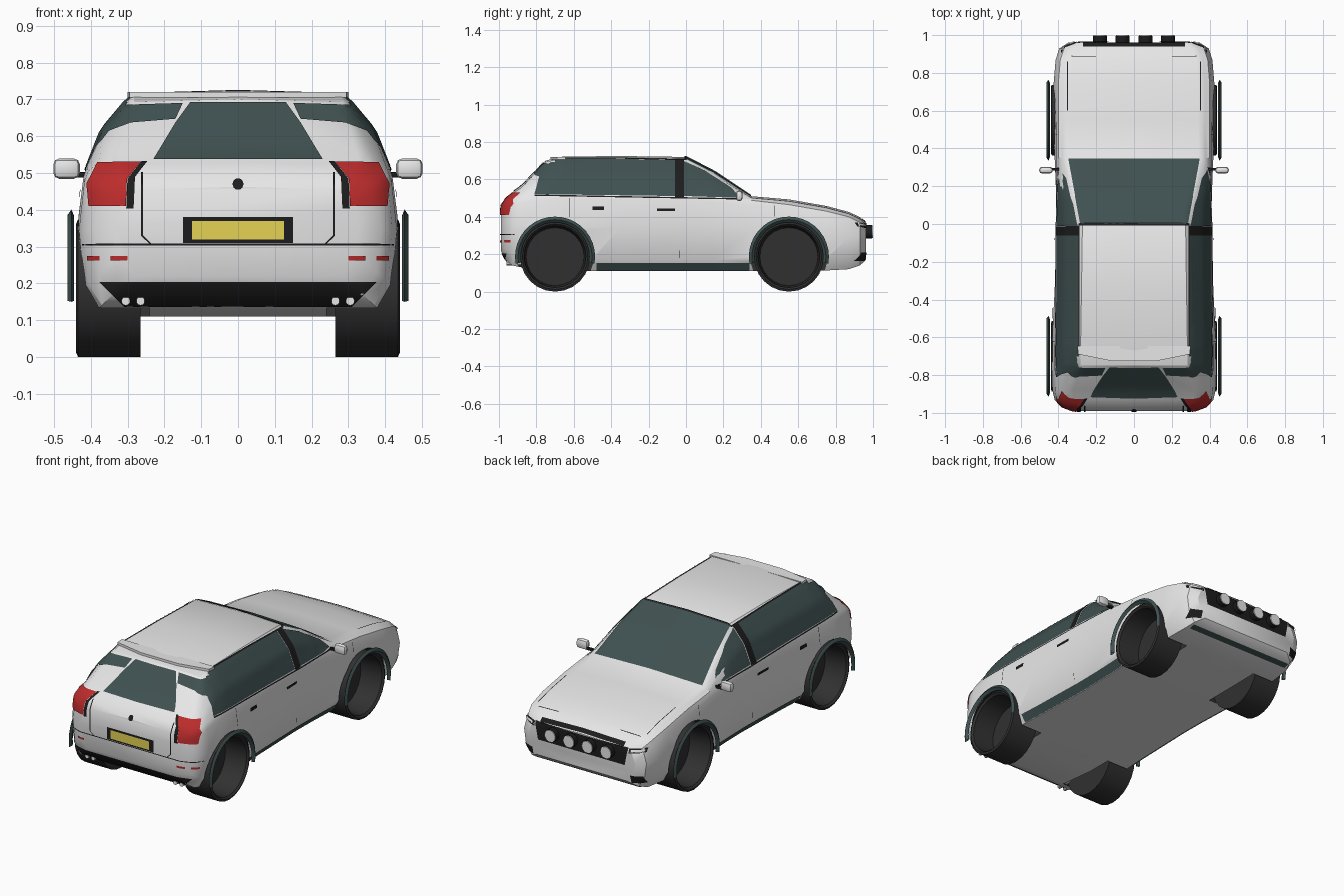
import bpy, bmesh, math
from mathutils import Vector, Matrix
from mathutils.bvhtree import BVHTree

if "Cube" in bpy.data.objects:
    bpy.data.objects.remove(bpy.data.objects["Cube"])


def material(name, *rgb):
    m = bpy.data.materials.new(name)
    m.use_nodes = True
    m.diffuse_color = (*rgb, 1)
    m.node_tree.nodes["Principled BSDF"].inputs["Base Color"].default_value = (*rgb, 1)
    return m


white = material("white paint", .8, .8, .8)
glass = material("dark glass", .05, .08, .08)
black = material("black trim", .012, .012, .013)
rubber = material("tyre rubber", .03, .03, .03)
red = material("lamp red", .5, .025, .025)
yellow = material("plate yellow", .78, .65, .09)


def add(name, bm, *mats, angle=35):
    mesh = bpy.data.meshes.new(name)
    bm.to_mesh(mesh)
    bm.free()
    ob = bpy.data.objects.new(name, mesh)
    bpy.context.collection.objects.link(ob)
    for m in mats:
        mesh.materials.append(m)
    if angle:
        smooth(ob, angle)
    return ob


def smooth(ob, angle):
    bpy.ops.object.select_all(action="DESELECT")
    ob.select_set(True)
    bpy.context.view_layer.objects.active = ob
    bpy.ops.object.shade_smooth_by_angle(angle=math.radians(angle))


def box(name, mat, loc, size, bevel):
    bm = bmesh.new()
    bmesh.ops.create_cube(bm, size=1, matrix=Matrix.Translation(loc) @ Matrix.Diagonal((*size, 1)))
    bmesh.ops.bevel(bm, geom=bm.edges[:], offset=bevel, segments=2, affect="EDGES", profile=.5)
    return add(name, bm, mat)


def cylinder(bm, loc, radius, depth, axis, seg=16):
    turn = Matrix.Rotation(math.pi / 2, 4, "Y" if axis == "X" else "X")
    bmesh.ops.create_cone(bm, cap_ends=True, segments=seg, radius1=radius, radius2=radius,
                          depth=depth, matrix=Matrix.Translation(loc) @ turn)


def lathe(name, mat, profile, y, z, side, start, stop, seg):
    # sweep (radius, x) points about a sideways axle
    bm = bmesh.new()
    rows = []
    for i in range(seg + 1):
        a = math.radians(start + (stop - start) * i / seg)
        rows.append([bm.verts.new((side * x, y + r * math.cos(a), z + r * math.sin(a))) for r, x in profile])
    for a, b in zip(rows, rows[1:]):
        for j in range(len(profile) - 1):
            bm.faces.new((a[j], a[j + 1], b[j + 1], b[j]))
    bmesh.ops.remove_doubles(bm, verts=bm.verts[:], dist=.0005)
    bmesh.ops.recalc_face_normals(bm, faces=bm.faces[:])
    return add(name, bm, mat)


# Body shell: y, bottom z, widest half width, belt z, belt half width, top z, top half width
stations = [
    (-.99, .22, .33, .43, .31, .455, .26), (-.965, .17, .39, .465, .37, .495, .31),
    (-.93, .14, .42, .485, .4, .522, .33), (-.88, .13, .432, .505, .408, .557, .335),
    (-.75, .118, .438, .52, .41, .693, .295), (-.66, .11, .437, .52, .41, .714, .295),
    (-.35, .11, .42, .52, .405, .717, .29), (0, .11, .41, .52, .403, .712, .285),
    (.15, .11, .412, .51, .4, .635, .315), (.35, .11, .42, .488, .4, .502, .355),
    (.55, .11, .43, .465, .4, .485, .35), (.75, .113, .425, .43, .4, .45, .35),
    (.87, .12, .415, .4, .39, .418, .34), (.93, .14, .395, .37, .37, .39, .32),
    (.962, .17, .345, .335, .325, .36, .28)]


def section(y, zb, w, zs, ws, zt, wt):
    rise = zt - zs
    half = [(w - .05, zb), (w * .97, zb + .06), (w, (zb + zs) / 2 + .03), (ws + .01, zs - .03), (ws, zs),
            ((ws + wt) / 2 + rise * .1, zs + rise * .5), (wt + .012, zs + rise * .9), (wt - .012, zt)]
    ring = [(0, zb)] + half + [(0, zt + .008)] + [(-x, z) for x, z in reversed(half)]
    return [(x, y, z) for x, z in ring]


bm = bmesh.new()
rings = [[bm.verts.new(p) for p in section(*s)] for s in stations]
n = len(rings[0])
for a, b in zip(rings, rings[1:]):
    for i in range(n):
        bm.faces.new((a[i], a[(i + 1) % n], b[(i + 1) % n], b[i]))
bm.faces.new(rings[0])
bm.faces.new(rings[-1])
bmesh.ops.recalc_face_normals(bm, faces=bm.faces[:])
shell = BVHTree.FromBMesh(bm)
body = add("body_shell", bm, white, rubber, angle=0)

# Wheel arches cut out of the shell
AXLES = {"rear": -.7, "front": .55}
HUB = .187
bm = bmesh.new()
for y in AXLES.values():
    for s in (-1, 1):
        cylinder(bm, (s * .42, y, HUB), .203, .36, "X", 32)
cutter = add("arch_cutter", bm, angle=0)
cutter.hide_render = True
cut = body.modifiers.new("arches", "BOOLEAN")
cut.operation, cut.object, cut.solver = "DIFFERENCE", cutter, "EXACT"
bpy.context.view_layer.update()
body_mesh = bpy.data.meshes.new_from_object(body.evaluated_get(bpy.context.evaluated_depsgraph_get()))
body.modifiers.clear()
body.data = body_mesh
bpy.data.objects.remove(cutter)
for f in body_mesh.polygons:
    c = f.center
    near = any(math.hypot(c.y - y, c.z - HUB) < .212 for y in AXLES.values())
    underside = f.normal.z < -.75 and c.z < .18
    inner = abs(f.normal.x) < .4 or abs(c.x) < .3
    f.material_index = 1 if near and inner and not underside else 0
smooth(body, 30)


def panel(name, mat, pts, axis, sign, lift=.004, mirror=False):
    # lay a flat outline onto the shell along one axis
    bm = bmesh.new()
    bm.faces.new([bm.verts.new((u, v, 0)) for u, v in pts])
    for k in (0, 1):
        lo, hi = min(p[k] for p in pts), max(p[k] for p in pts)
        for i in range(1, int((hi - lo) / .02) + 1):
            at, normal = Vector(), Vector()
            at[k], normal[k] = lo + i * .02, 1
            bmesh.ops.bisect_plane(bm, geom=bm.verts[:] + bm.edges[:] + bm.faces[:], plane_co=at, plane_no=normal)
    ray = Vector()
    ray[axis] = -sign
    for v in bm.verts[:]:
        start = Vector()
        start[axis] = sign * 3
        rest = [k for k in range(3) if k != axis]
        start[rest[0]], start[rest[1]] = v.co.x, v.co.y
        hit, normal, _, _ = shell.ray_cast(start, ray)
        if hit is None:
            bm.verts.remove(v)
        else:
            v.co = hit + normal * lift
    bm.normal_update()
    for f in bm.faces:
        if f.normal.dot(ray) > 0:
            f.normal_flip()
    if mirror:
        copy = bmesh.ops.duplicate(bm, geom=bm.verts[:] + bm.edges[:] + bm.faces[:])["geom"]
        for g in copy:
            if isinstance(g, bmesh.types.BMVert):
                g.co.x *= -1
        bmesh.ops.reverse_faces(bm, faces=[g for g in copy if isinstance(g, bmesh.types.BMFace)])
    add(name, bm, mat)


def rect(a, b, c, d):
    return [(a, c), (b, c), (b, d), (a, d)]


# Glazing
panel("rear_side_window", glass, [(-.81, .52), (-.06, .51), (-.06, .697), (-.72, .69), (-.77, .66)], 0, 1, mirror=True)
panel("window_sill_seal", black, [(-.81, .511), (.3, .491), (.3, .498), (-.81, .518)], 0, 1, mirror=True)
panel("centre_pillar", black, rect(-.06, -.012, .505, .7), 0, 1, .006, mirror=True)
panel("front_side_window", glass, [(-.01, .51), (.29, .5), (.24, .555), (.1, .645), (-.01, .695)], 0, 1, mirror=True)
panel("window_top_edge", glass, rect(.29, .325, -.7, -.06), 2, 1, mirror=True)
panel("windscreen", glass, [(-.283, 0), (-.347, .345), (.347, .345), (.283, 0)], 2, 1, .005)
panel("windscreen_seal", black, rect(-.285, .285, -.008, .004), 2, 1, .006)
panel("roof_seal", black, rect(.284, .291, -.66, 0), 2, 1, .006, mirror=True)
panel("tailgate_window", glass, [(-.23, .535), (.23, .535), (.17, .635), (.13, .69), (-.13, .69), (-.17, .635)], 1, -1)
panel("upper_tailgate_glass", glass, [(.17, .645), (.29, .635), (.35, .612), (.31, .683), (.15, .688)],
      1, -1, mirror=True)

# Rear lamps, plate and bumper
panel("tail_lamp_frame", black, [(.284, .403), (.304, .403), (.3, .482), (.262, .53), (.246, .53), (.28, .487)],
      1, -1, mirror=True)
panel("tail_lamp", red, [(.305, .41), (.403, .41), (.408, .47), (.38, .527), (.264, .527), (.301, .482)],
      1, -1, .005, mirror=True)
panel("plate_frame", black, rect(-.15, .15, .31, .38), 1, -1, .004)
panel("number_plate", yellow, rect(-.125, .125, .32, .37), 1, -1, .008)
panel("inner_reflector", red, rect(.3, .345, .263, .275), 1, -1, mirror=True)
panel("outer_reflector", red, rect(.375, .408, .263, .275), 1, -1, mirror=True)
panel("rear_valance", black, [(-.31, .14), (.31, .14), (.375, .205), (-.375, .205)], 1, -1)
panel("bumper_seam", black, rect(-.42, .42, .303, .308), 1, -1)
panel("tailgate_seam", black, rect(.258, .264, .33, .5), 1, -1, mirror=True)
panel("tailgate_corner_seam", black, [(.235, .308), (.241, .308), (.264, .33), (.258, .33)], 1, -1, mirror=True)
panel("tailgate_button", black, [(.015 * math.cos(i * math.pi / 5), .469 + .015 * math.sin(i * math.pi / 5))
                                 for i in range(10)], 1, -1)

# Nose
panel("grille", black, [(-.28, .262), (.28, .262), (.3, .364), (-.3, .364)], 1, 1)
panel("grille_top", black, rect(-.27, .27, .938, .958), 2, 1)
panel("headlamp_frame", black, [(.305, .335), (.385, .347), (.385, .37), (.303, .36)], 1, 1, .003, mirror=True)
panel("headlamp_lens", white, [(.315, .343), (.378, .352), (.378, .363), (.315, .355)], 1, 1, .008, mirror=True)
panel("fog_lamp", black, rect(.315, .38, .165, .21), 1, 1, mirror=True)
panel("front_lip", glass, rect(-.34, .34, .885, .918), 2, -1)
panel("bonnet_seam", black, rect(.35, .354, .6, .86), 2, 1, mirror=True)
panel("bonnet_front_seam", black, rect(.2, .33, .885, .889), 2, 1, mirror=True)

# Flanks
panel("side_skirt", glass, rect(-.48, .34, .112, .155), 0, 1, mirror=True)
panel("rear_handle", black, rect(-.5, -.44, .435, .455), 0, 1, .008, mirror=True)
panel("door_handle", black, rect(-.155, -.06, .43, .445), 0, 1, .008, mirror=True)
panel("door_seam", black, rect(-.036, -.033, .18, .22), 0, 1, .003, mirror=True)
panel("quarter_seam", black, rect(-.622, -.619, .4, .5), 0, 1, .003, mirror=True)
panel("wing_seam", black, rect(.47, .473, .4, .46), 0, 1, .003, mirror=True)

# Wheels, arch flares, mirrors, exhausts
tyre = [(0, .3), (.155, .3), (.165, .43), (.175, .44), (HUB, .435), (HUB, .265), (0, .265)]
flare = [(.183, .45), (.198, .464), (.214, .453), (.198, .446), (.183, .45)]
for s, side in ((1, "left"), (-1, "right")):
    for end, y in AXLES.items():
        lathe(f"{end}_{side}_wheel", rubber, tyre, y, HUB, s, 0, 360, 24)
        lathe(f"{end}_{side}_arch_flare", glass, flare, y, HUB, s, -10, 190, 20)
    box(f"{side}_mirror", white, (s * .466, .285, .512), (.072, .036, .055), .016)
    box(f"{side}_mirror_arm", black, (s * .42, .29, .495), (.05, .015, .015), .003)
    bm = bmesh.new()
    for dx in (-.02, .02):
        cylinder(bm, (s * .285 + dx, -.91, .152), .012, .1, "Y", 10)
    add(f"{side}_exhaust", bm, white)

# Roof spoiler
bm = bmesh.new()
plan = [(-.3, -.645), (.3, -.645), (.295, -.69), (.12, -.725), (-.12, -.725), (-.295, -.69)]
top = bm.faces.new([bm.verts.new((x, y, .706)) for x, y in plan])
lift = bmesh.ops.extrude_face_region(bm, geom=[top])["geom"]
for v in lift:
    if isinstance(v, bmesh.types.BMVert):
        v.co.z += .014
bmesh.ops.recalc_face_normals(bm, faces=bm.faces[:])
add("roof_spoiler", bm, white)

# Driving lamps
for i in range(4):
    x = -.18 + i * .12
    for name, mat, y, r, d in (("lamp_case", black, .975, .037, .04), ("lamp_lens", white, .9975, .034, .005)):
        bm = bmesh.new()
        cylinder(bm, (x, y, .32), r, d, "Y", 20)
        add(f"{name}_{i + 1}", bm, mat)
